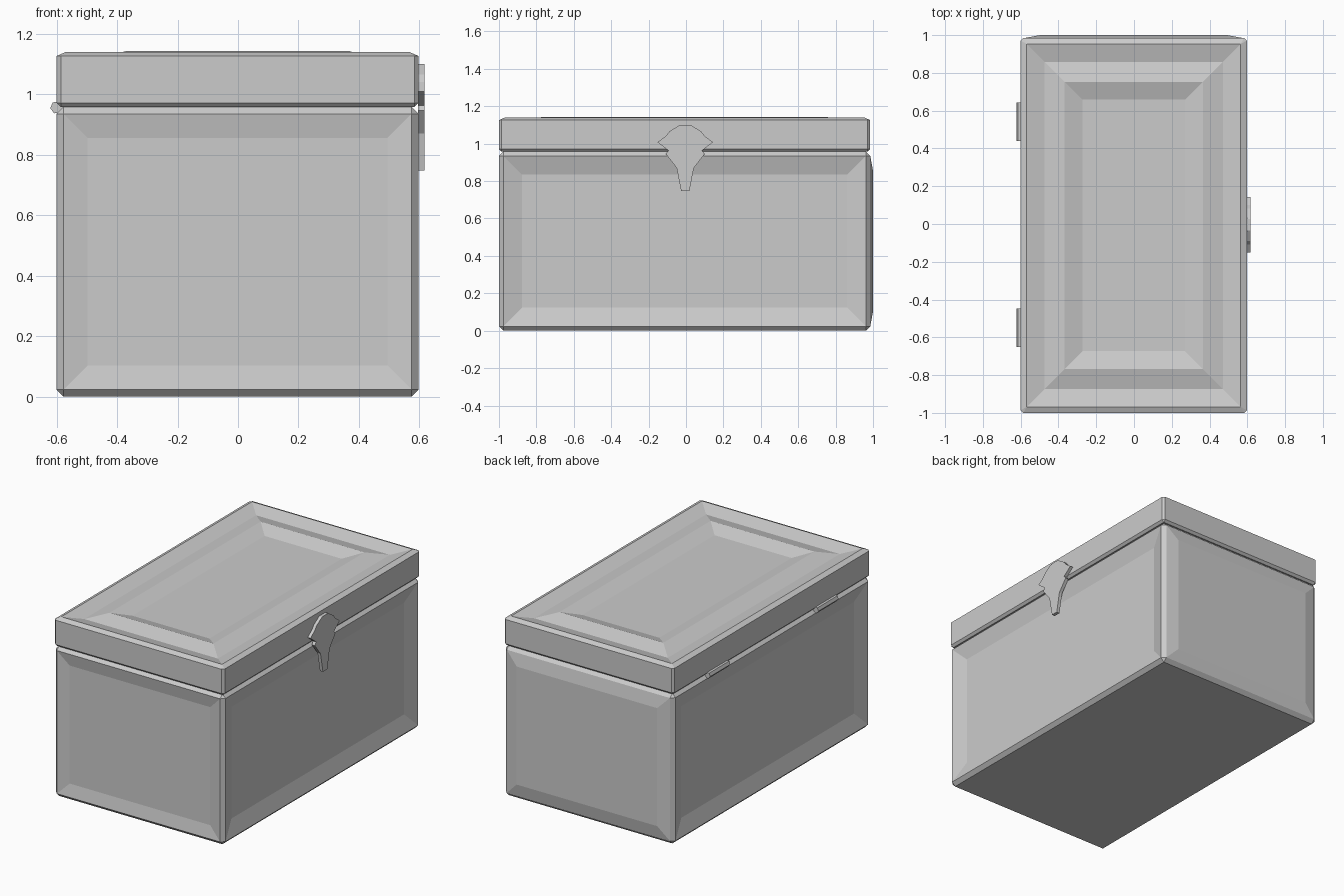
import bpy, bmesh
from mathutils import Vector
from math import radians, cos, sin

if "Cube" in bpy.data.objects:
    bpy.data.objects.remove(bpy.data.objects["Cube"])


def finish(name, bm):
    bmesh.ops.recalc_face_normals(bm, faces=bm.faces[:])
    me = bpy.data.meshes.new(name)
    bm.to_mesh(me)
    bm.free()
    ob = bpy.data.objects.new(name, me)
    bpy.context.collection.objects.link(ob)
    return ob


def chamfered_box(lo, hi, chamfer):
    bm = bmesh.new()
    bmesh.ops.create_cube(bm, size=1)
    lo, hi = Vector(lo), Vector(hi)
    for v in bm.verts:
        v.co = (lo + hi) / 2 + v.co * (hi - lo)
    bmesh.ops.bevel(bm, geom=bm.edges[:], offset=chamfer, segments=1,
                    profile=0.5, affect='EDGES')
    bm.normal_update()
    return bm


def big_face(bm, direction):
    d = Vector(direction)
    return max((f for f in bm.faces if f.normal.dot(d) > 0.99), key=lambda f: f.calc_area())


def panel(bm, face, steps):
    for width, depth in steps:
        bmesh.ops.inset_individual(bm, faces=[face], thickness=width, depth=depth,
                                   use_even_offset=True)
        bm.normal_update()


def prism(name, profile, axis, start, length):
    # profile: (a, z) points; extruded along x or y
    bm = bmesh.new()
    pts = [(start, a, z) if axis == 'x' else (a, start, z) for a, z in profile]
    face = bm.faces.new([bm.verts.new(p) for p in pts])
    ext = bmesh.ops.extrude_face_region(bm, geom=[face])
    move = (length, 0, 0) if axis == 'x' else (0, length, 0)
    bmesh.ops.translate(bm, vec=move,
                        verts=[g for g in ext['geom'] if isinstance(g, bmesh.types.BMVert)])
    return finish(name, bm)


# Body: recessed panels on front and sides, raised panel on the back
body = chamfered_box((-0.6, -1.0, 0), (0.597, 0.985, 0.958), 0.023)
for direction, width, depth in [((1, 0, 0), 0.1, -0.03), ((-1, 0, 0), 0.1, -0.03),
                                ((0, -1, 0), 0.08, -0.015), ((0, 1, 0), 0.08, 0.015)]:
    panel(body, big_face(body, direction), [(width, depth)])
finish("chest_body", body)

# Lid: sloped rim, groove, ridge and sunken centre
lid = chamfered_box((-0.6, -1.0, 0.957), (0.597, 0.985, 1.14), 0.014)
top = big_face(lid, (0, 0, 1))
for v in top.verts:
    v.co.x -= 0.018 if v.co.x > 0 else -0.018
    v.co.y -= 0.018 if v.co.y > 0 else -0.018
lid.normal_update()
panel(lid, top, [(0.095, -0.025), (0.105, 0.028), (0.095, -0.03)])
finish("chest_lid", lid)

# Latch plate on the right side
half = [(0.03, 1.10), (0.085, 1.065), (0.105, 1.04), (0.148, 1.008), (0.09, 0.963),
        (0.104, 0.945), (0.046, 0.87), (0.022, 0.747)]
outline = [(y - 0.004, z) for y, z in half] + [(-y - 0.004, z) for y, z in reversed(half)]
prism("latch", outline, 'x', 0.596, 0.021)

# Six-sided hinge pins on the left side
hexagon = [(-0.6 + 0.021 * cos(radians(60 * i + 8)), 0.956 + 0.021 * sin(radians(60 * i + 8)))
           for i in range(6)]
for name, y in [("hinge_back", 0.44), ("hinge_front", -0.65)]:
    prism(name, hexagon, 'y', y, 0.203)
